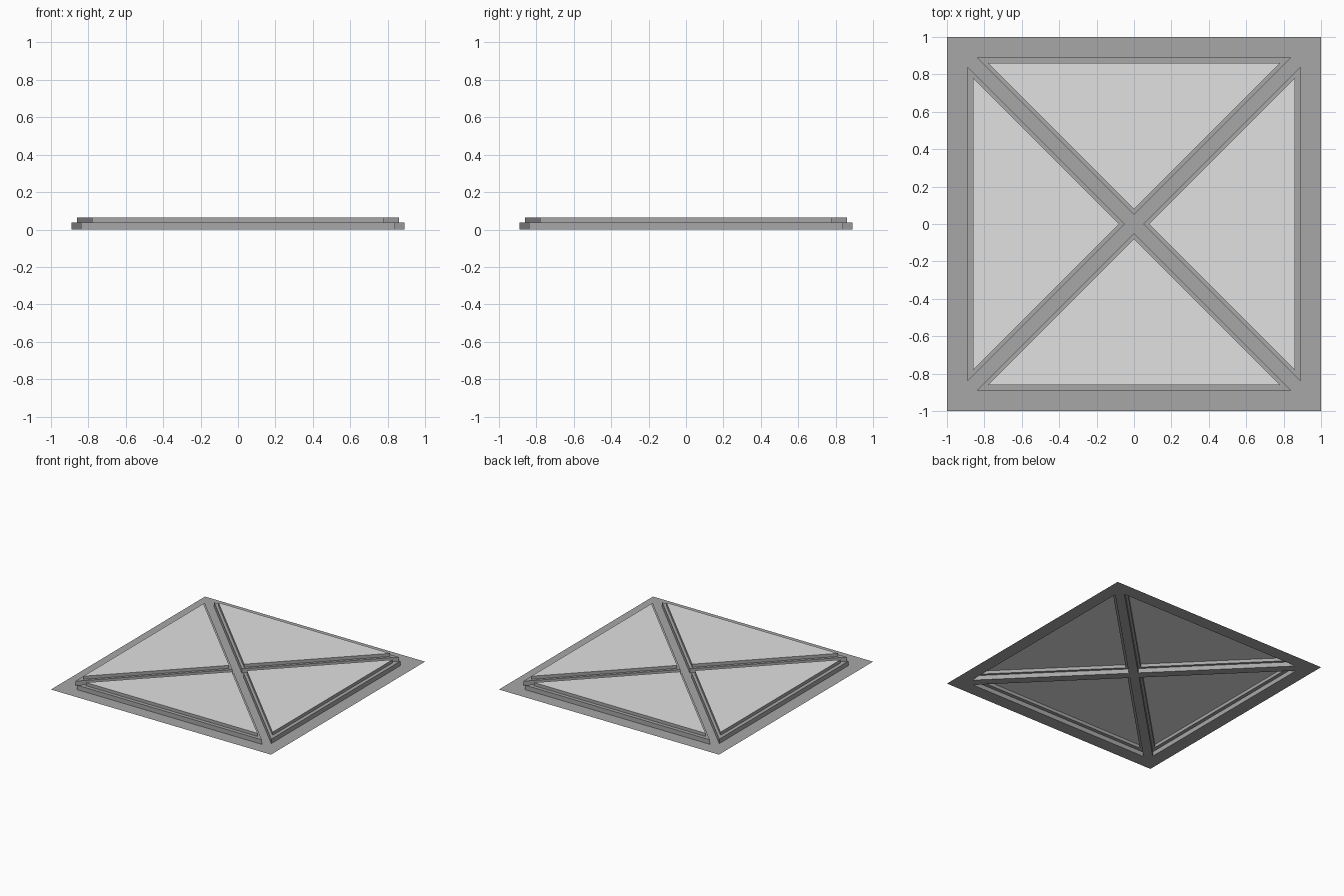
import bpy
import bmesh
from mathutils import Matrix, Vector
from math import pi

cube = bpy.data.objects.get("Cube")
if cube:
    bpy.data.objects.remove(cube, do_unlink=True)


def make_material(name, value):
    mat = bpy.data.materials.new(name)
    mat.use_nodes = True
    colour = (value, value, value, 1)
    mat.diffuse_color = colour
    mat.node_tree.nodes["Principled BSDF"].inputs["Base Color"].default_value = colour
    return mat


def triangle(apex, base, z):
    """Right-angled triangle pointing at the centre, with its base on the +y side."""
    half = base - apex
    return [Vector((0, apex, z)), Vector((half, base, z)), Vector((-half, base, z))]


def build(name, mat, draw_quarter):
    """Draw one quarter, repeat it around the centre and weld the seams."""
    bm = bmesh.new()
    for i in range(4):
        draw_quarter(bm, Matrix.Rotation(i * pi / 2, 3, "Z"))
    bmesh.ops.remove_doubles(bm, verts=bm.verts, dist=0.0001)
    mesh = bpy.data.meshes.new(name)
    bm.to_mesh(mesh)
    bm.free()
    mesh.materials.append(mat)
    bpy.context.collection.objects.link(bpy.data.objects.new(name, mesh))


# Flat border, lower wall, ledge, upper wall
STEP, TOP = 0.037, 0.063
RINGS = [triangle(0, 1, 0), triangle(0.05, 0.89, 0), triangle(0.05, 0.89, STEP),
         triangle(0.08, 0.86, STEP), triangle(0.08, 0.86, TOP)]


def frame_quarter(bm, turn):
    loops = [[bm.verts.new(turn @ p) for p in ring] for ring in RINGS]
    for a, b in zip(loops, loops[1:]):
        for i in range(3):
            j = (i + 1) % 3
            bm.faces.new((a[i], a[j], b[j], b[i]))


def panel_quarter(bm, turn):
    bm.faces.new([bm.verts.new(turn @ p) for p in RINGS[-1]])


build("stepped_frame", make_material("mid grey", 0.39), frame_quarter)
build("raised_panels", make_material("light grey", 0.75), panel_quarter)
